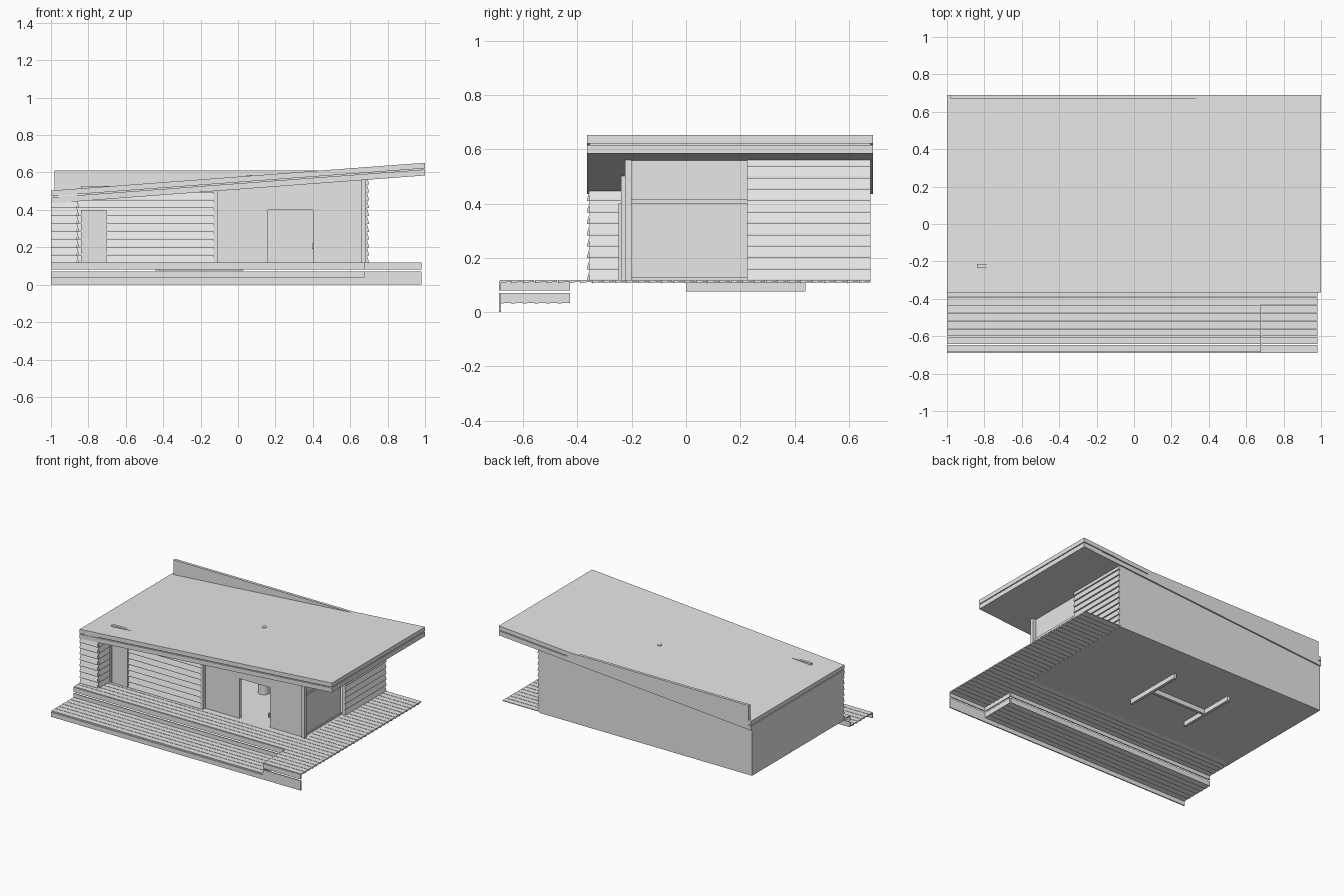
import bpy, bmesh
from mathutils import Vector

if "Cube" in bpy.data.objects:
    bpy.data.objects.remove(bpy.data.objects["Cube"], do_unlink=True)

grey = bpy.data.materials.new("light_grey")
grey.use_nodes = True
COLOUR = (0.8, 0.8, 0.8, 1)
grey.diffuse_color = COLOUR
grey.node_tree.nodes["Principled BSDF"].inputs["Base Color"].default_value = COLOUR


def build(name, pieces):
    """One object from prisms: (profile, axis, start, end)."""
    bm = bmesh.new()
    for profile, axis, a, b in pieces:
        def point(u, v, w):
            return Vector({"x": (w, u, v), "y": (u, w, v), "z": (u, v, w)}[axis])
        ends = [[bm.verts.new(point(u, v, w)) for u, v in profile] for w in (a, b)]
        bm.faces.new(ends[0])
        bm.faces.new(ends[1][::-1])
        n = len(profile)
        for i in range(n):
            j = (i + 1) % n
            bm.faces.new((ends[0][i], ends[1][i], ends[1][j], ends[0][j]))
    bmesh.ops.recalc_face_normals(bm, faces=bm.faces)
    mesh = bpy.data.meshes.new(name)
    bm.to_mesh(mesh)
    bm.free()
    mesh.materials.append(grey)
    obj = bpy.data.objects.new(name, mesh)
    bpy.context.collection.objects.link(obj)
    return obj


def box(x0, x1, y0, y1, z0, z1):
    return ([(x0, y0), (x1, y0), (x1, y1), (x0, y1)], "z", z0, z1)


def roof_z(x, base=0.435):
    """Height of a sloping roof plane that passes base at the low end."""
    return base + (x + 1) * 0.0745


def wall(x0, x1, y0, y1, z0):
    """Upright slab whose top follows the roof."""
    top = 0.455
    return ([(x0, z0), (x1, z0), (x1, roof_z(x1, top)), (x0, roof_z(x0, top))], "y", y0, y1)


FLOOR, LEFT, RIGHT, BACK = 0.115, -1.0, 0.98, 0.68

# Roof: two sloping layers with a shadow gap between them
def slab(x0, x1, y0, y1, low, high):
    return ([(x0, roof_z(x0, low)), (x1, roof_z(x1, low)),
             (x1, roof_z(x1, high)), (x0, roof_z(x0, high))], "y", y0, y1)

build("roof_lower_layer", [slab(-1, 1, -0.365, 0.69, 0.435, 0.467)])
build("roof_core", [slab(-0.99, 0.99, -0.355, 0.68, 0.46, 0.48)])
build("roof_upper_layer", [slab(-1, 1, -0.365, 0.69, 0.473, 0.503)])

# Level parapet along the back edge and upstand on the roof
build("back_parapet", [([(-0.98, 0.46), (0.46, 0.56), (0.46, 0.61), (-0.98, 0.61)], "y", 0.67, 0.69)])
build("roof_upstand", [([(-0.84, 0.47), (-0.64, 0.47), (-0.64, 0.527), (-0.84, 0.527)], "y", -0.235, -0.215)])

# Floor, plain walls and the front wall with its doorway
build("floor", [box(LEFT, 0.685, -0.22, BACK, 0.108, FLOOR)])
build("back_wall", [wall(LEFT, 0.685, 0.66, BACK, FLOOR - 0.007)])
build("left_wall", [wall(LEFT, -0.98, -0.35, BACK, FLOOR - 0.007)])
build("front_plain_wall", [wall(-0.12, 0.16, -0.21, -0.19, FLOOR),
                           wall(0.16, 0.40, -0.21, -0.19, 0.40),
                           wall(0.40, 0.66, -0.21, -0.19, FLOOR)])
build("door_handle", [box(0.395, 0.405, -0.225, -0.21, 0.19, 0.22)])
build("right_plain_wall", [wall(0.645, 0.66, -0.2, 0.225, FLOOR)])
build("right_wall_rails", [box(0.655, 0.667, -0.2, 0.225, z, z + h)
                           for z, h in ((FLOOR, 0.012), (0.40, 0.015))])
build("wall_posts", [wall(0.66, 0.685, -0.225, -0.2, FLOOR),
                     wall(-0.13, -0.11, -0.24, -0.2, FLOOR)])
build("siding_backing", [wall(LEFT, -0.865, -0.35, -0.335, FLOOR),
                         wall(-0.88, -0.865, -0.35, -0.22, FLOOR),
                         wall(-0.87, -0.12, -0.225, -0.205, FLOOR),
                         wall(0.665, 0.685, 0.225, BACK, FLOOR)])

# Lapped siding: each board leans out at its lower edge
PITCH = 0.042

def siding(name, axis, face, out, a, b, limit_x=None):
    pieces = []
    z = FLOOR
    while True:
        top = z + PITCH
        start = a
        if axis == "x":      # shorten boards that would rise through the roof
            start = max(a, (top - 0.49) / 0.0745 - 1)
        if start >= b or (limit_x is not None and top > roof_z(limit_x, 0.49)):
            break
        pieces.append(([(face, z), (face + out, z), (face + out, z + 0.006),
                        (face + out * 0.3, top), (face, top)], axis, start, b))
        z = top
    build(name, pieces)

siding("left_front_siding", "x", -0.35, -0.015, LEFT, -0.86)
siding("porch_return_siding", "y", -0.865, 0.015, -0.355, -0.22, -0.86)
siding("front_siding", "x", -0.225, -0.015, -0.86, -0.13)
siding("right_siding", "y", 0.685, 0.015, 0.225, BACK, 0.69)

# Entrance door with side frames
build("entrance_door", [box(-0.83, -0.71, -0.243, -0.225, FLOOR, 0.39)])
build("entrance_frame", [box(-0.84, -0.83, -0.248, -0.225, FLOOR, 0.4),
                         box(-0.71, -0.703, -0.248, -0.225, FLOOR, 0.4),
                         box(-0.83, -0.71, -0.248, -0.225, 0.39, 0.4)])

# Stove with a flue rising through the roof
def cylinder(name, x, y, radius, z0, z1):
    bpy.ops.mesh.primitive_cylinder_add(vertices=16, radius=radius, depth=z1 - z0,
                                        location=(x, y, (z0 + z1) / 2))
    obj = bpy.context.object
    obj.name = name
    obj.data.materials.append(grey)
    bpy.ops.object.shade_smooth_by_angle()

cylinder("stove", 0.06, 0.21, 0.04, FLOOR, 0.22)
cylinder("flue", 0.06, 0.21, 0.015, 0.21, 0.587)

# Deck boards, thinner toward the back edge
def decking(name, y0, y1, top, x0, x1):
    count = round((y1 - y0) / PITCH)
    step = (y1 - y0) / count
    build(name, [([(y0 + i * step, top), (y0 + (i + 0.92) * step, top),
                   (y0 + (i + 0.92) * step, top - 0.005), (y0 + i * step, top - 0.012)],
                  "x", x0, x1) for i in range(count)])

decking("front_deck", -0.43, -0.22, 0.118, LEFT, RIGHT)
decking("side_deck", -0.22, BACK, 0.118, 0.685, RIGHT)
decking("corner_deck", -0.685, -0.43, 0.118, 0.68, RIGHT)
decking("lower_step", -0.685, -0.43, 0.042, LEFT, 0.68)

# Riser strips under the deck edges
STRIPS = ((0.033, 0.07), (0.08, 0.115))
build("deck_risers", [box(LEFT, 0.68, -0.435, -0.427, *s) for s in STRIPS]
      + [box(0.68, RIGHT, -0.69, -0.682, *s) for s in STRIPS]
      + [box(0.676, 0.684, -0.685, -0.435, *s) for s in STRIPS]
      + [box(LEFT, RIGHT, -0.69, -0.682, 0, 0.033)])

# Beams under the floor
build("floor_beams", [box(x - 0.01, x + 0.01, 0, 0.44, 0.075, 0.11) for x in (-0.43, 0.02)]
      + [box(-0.43, 0.02, 0.19, 0.21, 0.075, 0.11)])
